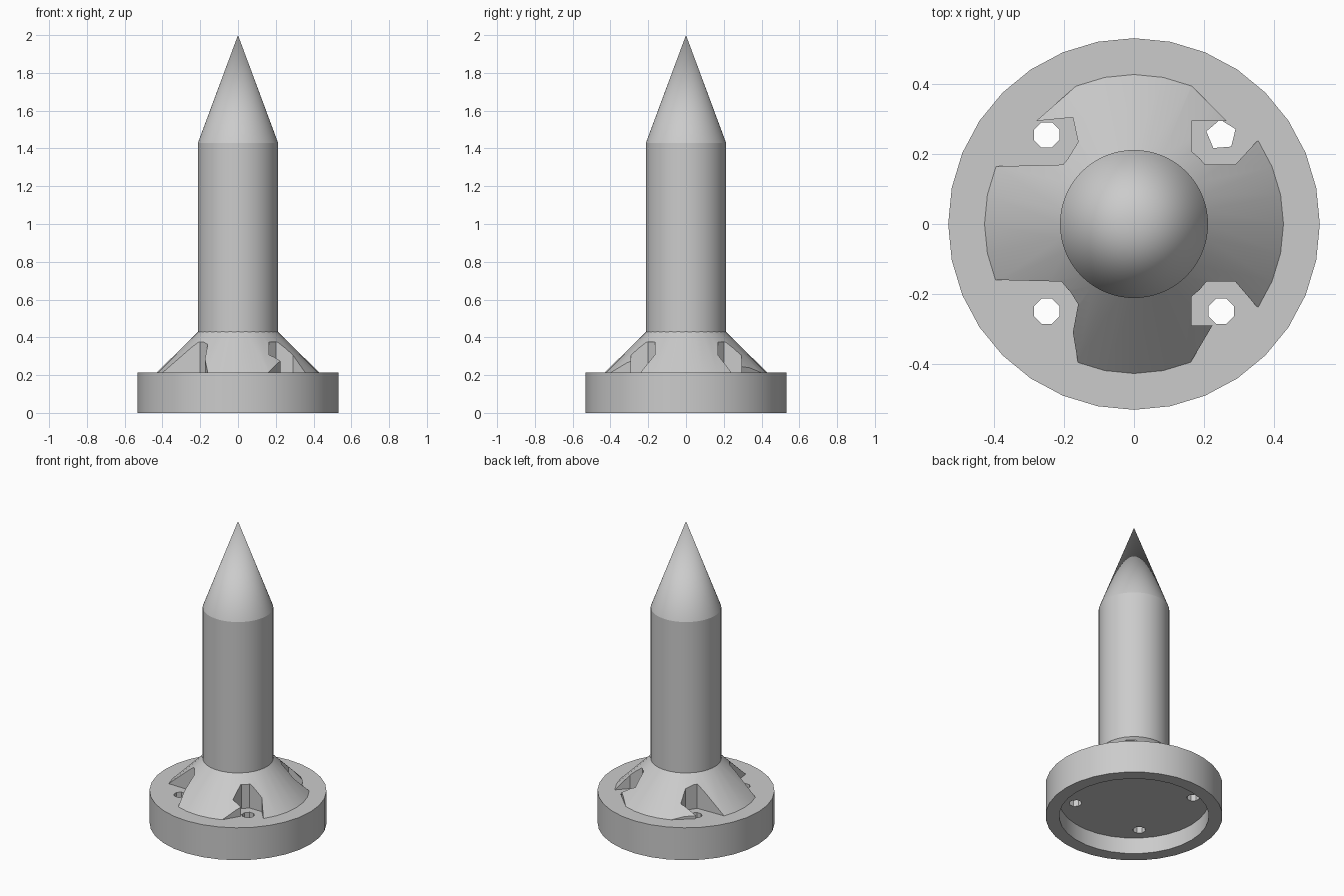
import bpy, bmesh
from math import cos, sin, pi, radians

if "Cube" in bpy.data.objects:
    bpy.data.objects.remove(bpy.data.objects["Cube"])

grey = bpy.data.materials.new("plain grey")
grey.use_nodes = True
colour = (0.6, 0.6, 0.6, 1)
grey.diffuse_color = colour
grey.node_tree.nodes["Principled BSDF"].inputs["Base Color"].default_value = colour


def finish(name, bm):
    """Turn a bmesh into a named object with the shared material."""
    bmesh.ops.remove_doubles(bm, verts=bm.verts, dist=1e-5)
    bmesh.ops.recalc_face_normals(bm, faces=bm.faces)
    mesh = bpy.data.meshes.new(name)
    bm.to_mesh(mesh)
    bm.free()
    mesh.materials.append(grey)
    ob = bpy.data.objects.new(name, mesh)
    bpy.context.collection.objects.link(ob)
    return ob


def lathe(name, profile, sides):
    """Spin an (r, z) profile, which starts and ends on the axis."""
    bm = bmesh.new()
    verts = [bm.verts.new((r, 0, z)) for r, z in profile]
    edges = [bm.edges.new(pair) for pair in zip(verts, verts[1:])]
    bmesh.ops.spin(bm, geom=verts + edges, axis=(0, 0, 1), cent=(0, 0, 0),
                   angle=2 * pi, steps=sides, use_merge=True)
    return finish(name, bm)


def prism(name, outline, bottom, top):
    """Extrude a flat outline into a hidden cutter."""
    bm = bmesh.new()
    face = bm.faces.new([bm.verts.new((x, y, bottom)) for x, y in outline])
    new = bmesh.ops.extrude_face_region(bm, geom=[face])["geom"]
    bmesh.ops.translate(bm, vec=(0, 0, top - bottom),
                        verts=[v for v in new if isinstance(v, bmesh.types.BMVert)])
    ob = finish(name, bm)
    ob.hide_render = True
    return ob


def cut(target, cutters):
    """Subtract the cutters, apply the result and remove them."""
    for cutter in cutters:
        mod = target.modifiers.new("cut", "BOOLEAN")
        mod.operation, mod.solver, mod.object = "DIFFERENCE", "EXACT", cutter
    bpy.context.view_layer.update()
    graph = bpy.context.evaluated_depsgraph_get()
    mesh = bpy.data.meshes.new_from_object(target.evaluated_get(graph))
    target.modifiers.clear()
    target.data = mesh
    for cutter in cutters:
        bpy.data.objects.remove(cutter)


# Main turned parts
base = lathe("base_disc", [(0, 0.107), (0.45, 0.107), (0.45, 0), (0.532, 0),
                           (0.532, 0.215), (0, 0.215)], 32)
flare = lathe("flared_collar", [(0, 0.215), (0.428, 0.215), (0.212, 0.43), (0, 0.43)], 32)
shaft = lathe("pointed_shaft", [(0, 0.2), (0.212, 0.2), (0.212, 1.43), (0, 2)], 64)

# Screw clearance pockets, one irregular outline for each corner
pockets = [
    [(.265, .295), (.165, .295), (.165, .2), (.2, .17), (.29, .17), (.35, .235),
     (.6, .4), (.4, .6), (.16, .4)],
    [(-.4, .165), (-.2, .17), (-.16, .235), (-.175, .305), (-.28, .295),
     (-.16, .4), (-.4, .6), (-.6, .4)],
    [(-.4, -.16), (-.2, -.165), (-.16, -.23), (-.175, -.31), (-.16, -.4),
     (-.3, -.6), (-.6, -.3)],
    [(.165, -.29), (.165, -.2), (.2, -.165), (.29, -.165), (.35, -.235),
     (.6, -.35), (.35, -.6), (.16, -.4), (.225, -.29)],
]
cut(flare, [prism("pocket_cutter", p, 0.2, 0.376) for p in pockets])

# Screw holes through the base
holes = []
for x in (-0.25, 0.25):
    for y in (-0.25, 0.255):
        n = 5 if x > 0 and y > 0 else 8
        r = 0.044 if n == 5 else 0.039
        ring = [radians(22.5) + 2 * pi * i / n for i in range(n)]
        holes.append(prism("hole_cutter", [(x + r * cos(a), y + r * sin(a)) for a in ring],
                           0.05, 0.3))
cut(base, holes)

# Smooth round walls, sharp rims
for ob in (base, flare, shaft):
    bpy.ops.object.select_all(action="DESELECT")
    ob.select_set(True)
    bpy.context.view_layer.objects.active = ob
    bpy.ops.object.shade_smooth_by_angle(angle=radians(20))
